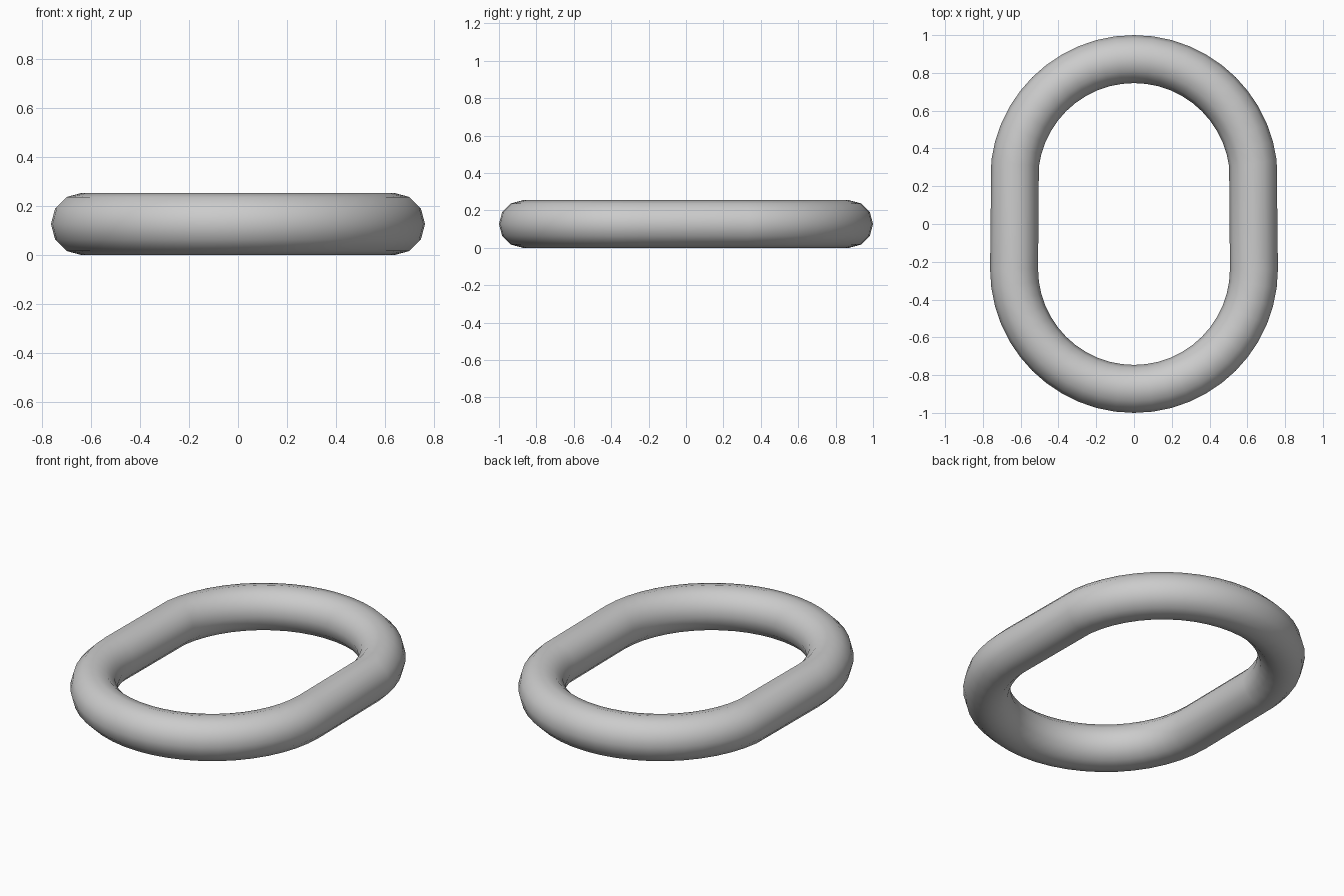
import bpy

if "Cube" in bpy.data.objects:
    bpy.data.objects.remove(bpy.data.objects["Cube"])

R = 0.635       # bend radius of the rod centre line
r = 0.127       # rod radius
HALF = 0.238    # half length of the straight sides

# Chain link: a ring whose two halves are pulled apart along y
bpy.ops.mesh.primitive_torus_add(major_radius=R, minor_radius=r,
                                 major_segments=48, minor_segments=12,
                                 location=(0, 0, 0))
link = bpy.context.object
link.name = "chain_link"
for v in link.data.vertices:
    v.co.y += HALF if v.co.y > 1e-4 else -HALF
    v.co.z += r
link.data.update()

bpy.ops.object.shade_smooth()
